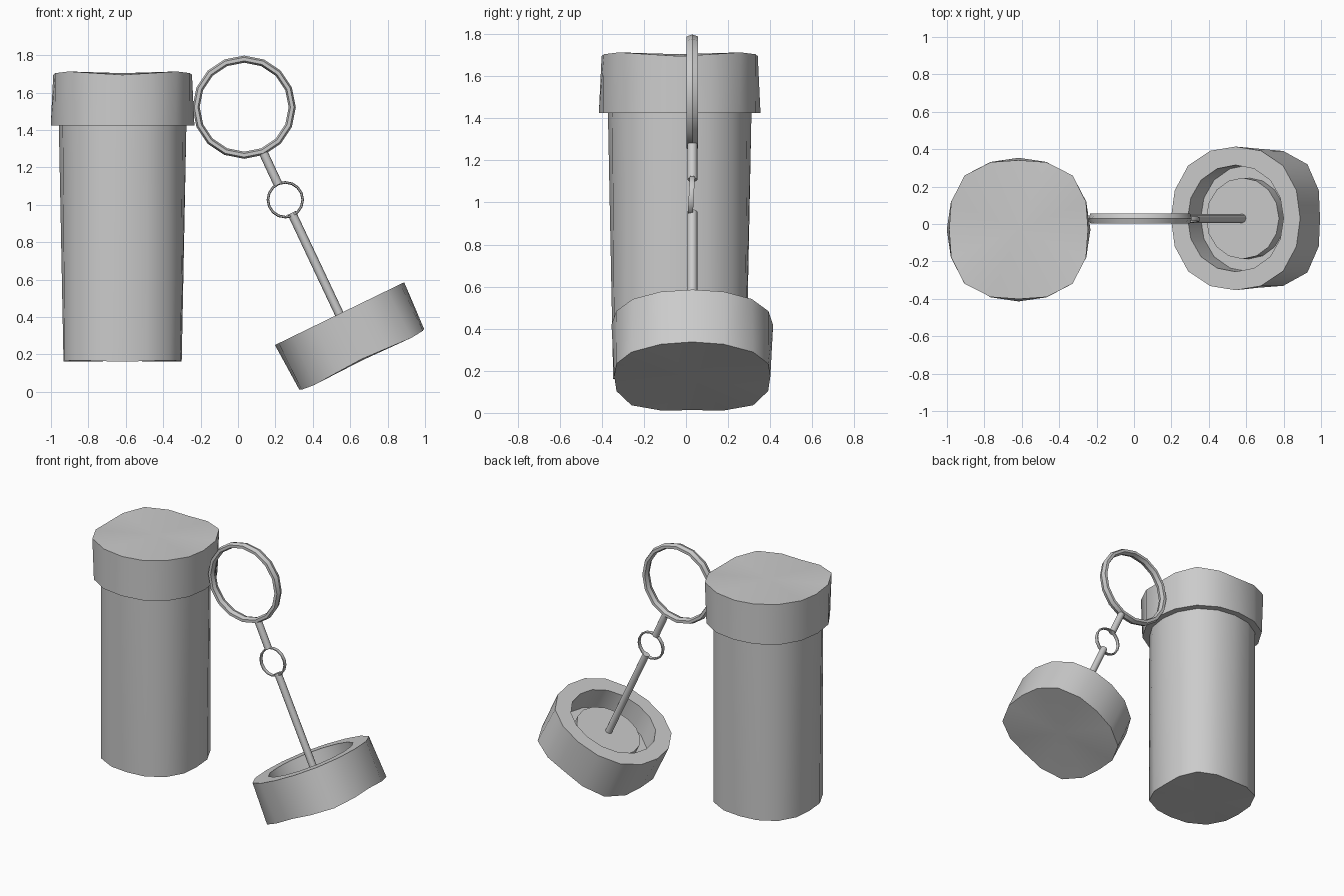
import bpy, bmesh
from math import cos, sin, pi, radians, atan2
from mathutils import Vector, Matrix

if "Cube" in bpy.data.objects:
    bpy.data.objects.remove(bpy.data.objects["Cube"])

SIDES = 16


def finish(name, bm, matrix, angle=35):
    bmesh.ops.recalc_face_normals(bm, faces=bm.faces)
    me = bpy.data.meshes.new(name)
    bm.to_mesh(me)
    bm.free()
    ob = bpy.data.objects.new(name, me)
    ob.matrix_world = matrix
    bpy.context.collection.objects.link(ob)
    bpy.ops.object.select_all(action='DESELECT')
    ob.select_set(True)
    bpy.context.view_layer.objects.active = ob
    bpy.ops.object.shade_smooth_by_angle(angle=radians(angle))
    return ob


def turned(name, profile, matrix):
    """Closed lathe; rows are (radius, diagonal bulge, height, rim wave)."""
    bm = bmesh.new()
    loops = []
    for r, bulge, z, wave in profile:
        loop = []
        for i in range(SIDES):
            a = 2 * pi * i / SIDES
            k = (1 - cos(4 * a)) / 2
            rr = r + bulge * k
            loop.append(bm.verts.new((rr * cos(a), rr * sin(a), z + wave * (2 * k - 1))))
        loops.append(loop)
    for lo, hi in zip(loops, loops[1:]):
        for i in range(SIDES):
            j = (i + 1) % SIDES
            bm.faces.new((lo[i], lo[j], hi[j], hi[i]))
    # fan both ends to a centre point
    for loop, row in ((loops[0], profile[0]), (loops[-1], profile[-1])):
        c = bm.verts.new((0, 0, row[2]))
        for i in range(SIDES):
            bm.faces.new((loop[i], loop[(i + 1) % SIDES], c))
    return finish(name, bm, matrix)


def ring(name, centre, radius, half_r, half_y, segs, tilt=0):
    """Upright ring in the xz plane with a six-sided section."""
    bm = bmesh.new()
    n = 6
    grid = []
    for i in range(segs):
        a = 2 * pi * i / segs
        row = []
        for j in range(n):
            b = 2 * pi * j / n
            r = radius + half_r * cos(b)
            row.append(bm.verts.new((r * cos(a), half_y * sin(b), r * sin(a))))
        grid.append(row)
    for i in range(segs):
        p, q = grid[i], grid[(i + 1) % segs]
        for j in range(n):
            k = (j + 1) % n
            bm.faces.new((p[j], q[j], q[k], p[k]))
    return finish(name, bm, Matrix.Translation(centre) @ Matrix.Rotation(tilt, 4, 'X'))


def rod(name, a, b, radius):
    a, b = Vector(a), Vector(b)
    d = b - a
    bm = bmesh.new()
    bmesh.ops.create_cone(bm, cap_ends=True, segments=8, radius1=radius,
                          radius2=radius, depth=d.length)
    m = Matrix.Translation((a + b) / 2) @ d.to_track_quat('Z', 'Y').to_matrix().to_4x4()
    return finish(name, bm, m, 50)


# Container body and its fitted cap
base = (-0.617, -0.03, 0)
turned("container_body", [(0.316, 0.038, 0.165, 0.004), (0.341, 0.012, 1.425, 0),
                          (0.341, 0.012, 1.5, 0)], Matrix.Translation(base))
turned("container_cap", [(0.384, 0.015, 1.425, 0), (0.371, 0.038, 1.704, 0.009)],
       Matrix.Translation(base))

# Loose lid, tipped over, with a recess and a central plug
axis_angle = atan2(0.437, -0.9)
turned("loose_lid", [(0.217, 0, 0.085, 0), (0.217, 0, 0.16, 0), (0.285, 0.005, 0.16, 0),
                     (0.285, 0.005, 0, 0), (0.384, 0.015, 0, 0), (0.371, 0.038, 0.277, 0.007)],
       Matrix.Translation((0.543, 0.03, 0.418)) @ Matrix.Rotation(axis_angle, 4, 'Y'))

# Handle ring, link ring and the wand rods
ring("handle_ring", (0.033, 0.03, 1.522), 0.257, 0.019, 0.031, 16)
ring("link_ring", (0.253, 0.025, 1.027), 0.093, 0.007, 0.014, 16, radians(-3))
rod("upper_rod", (0.135, 0.03, 1.28), (0.215, 0.03, 1.108), 0.024)
rod("lower_rod", (0.287, 0.03, 0.957), (0.588, 0.03, 0.318), 0.024)
